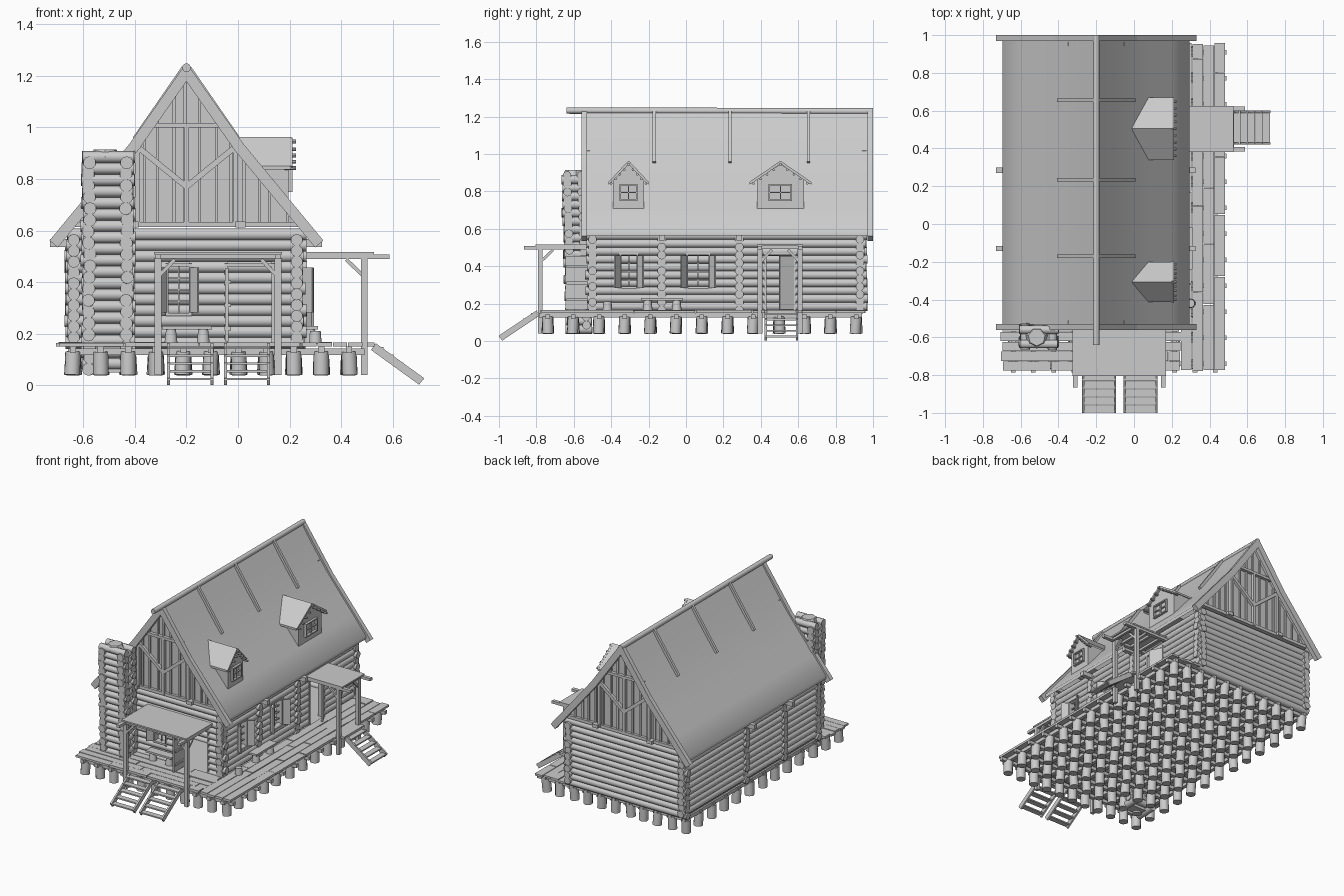
import bpy, bmesh, math, random
from mathutils import Vector, Matrix

if "Cube" in bpy.data.objects:
    bpy.data.objects.remove(bpy.data.objects["Cube"])
random.seed(4)
parts = {}

def bm_of(name):
    return parts.setdefault(name, bmesh.new())

def box(name, x0, x1, y0, y1, z0, z1):
    m = Matrix.Translation(((x0+x1)/2, (y0+y1)/2, (z0+z1)/2)) @ Matrix.Diagonal((x1-x0, y1-y0, z1-z0, 1))
    bmesh.ops.create_cube(bm_of(name), size=1, matrix=m)

def bar(name, p, q, w, h):
    """Rectangular beam from p to q; h is its upright depth."""
    p, q = Vector(p), Vector(q)
    d = q - p
    m = Matrix.Translation((p+q)/2) @ d.to_track_quat('Y', 'Z').to_matrix().to_4x4() @ Matrix.Diagonal((w, d.length, h, 1))
    bmesh.ops.create_cube(bm_of(name), size=1, matrix=m)

def log(name, p, q, r, r2=None, n=10):
    p, q = Vector(p), Vector(q)
    d = q - p
    m = Matrix.Translation((p+q)/2) @ d.to_track_quat('Z', 'Y').to_matrix().to_4x4()
    bmesh.ops.create_cone(bm_of(name), cap_ends=True, segments=n, radius1=r, radius2=r2 or r, depth=d.length, matrix=m)

def prism(name, pts, vec):
    bm = bm_of(name)
    a = [bm.verts.new(p) for p in pts]
    b = [bm.verts.new(Vector(p) + Vector(vec)) for p in pts]
    n = len(a)
    faces = [bm.faces.new(a), bm.faces.new(b[::-1])]
    faces += [bm.faces.new((a[i], b[i], b[(i+1) % n], a[(i+1) % n])) for i in range(n)]
    bmesh.ops.recalc_face_normals(bm, faces=faces)

def jit(a):
    return random.uniform(-a, a)

def at(side, base, u, d, z):
    """Point on a wall: u along it, d outward from it."""
    return (u, base-d, z) if side == 'front' else (base+d, u, z)

def pbox(name, side, base, u0, u1, z0, z1, d0, d1):
    a, b = at(side, base, u0, d0, z0), at(side, base, u1, d1, z1)
    box(name, *[f(a[i], b[i]) for i in range(3) for f in (min, max)])

def log_wall(name, side, base, u0, u1, z0, count, openings=()):
    """Stacked log courses, split around openings (u0, u1, z0, z1)."""
    for i in range(count):
        z = z0 + i*0.042
        spans, s = [], u0 + jit(0.008)
        for a, b, lo, hi in sorted(openings):
            if lo < z < hi:
                spans.append((s, a))
                s = b
        spans.append((s, u1 + jit(0.008)))
        for a, b in spans:
            log(name, at(side, base, a, 0, z), at(side, base, b, 0, z), 0.0235)

# Foundation stumps and joists
for i in range(11):
    x = -0.64 + i*0.107
    box('floor_joists', x-0.012, x+0.012, -0.785, 0.94, 0.126, 0.15)
    for j in range(13):
        y = -0.74 + j*0.1375
        log('foundation_stumps', (x+jit(.006), y+jit(.006), 0.04), (x, y, 0.13), 0.03, n=12)
for j in range(13):
    y = -0.74 + j*0.1375
    box('cross_joists', -0.66, 0.49, y-0.012, y+0.012, 0.118, 0.142)

# Floor and deck planks
box('house_floor', -0.64, 0.25, -0.52, 0.94, 0.148, 0.16)
def planks(side, base, rows, w, u0, u1):
    for r in range(rows):
        u = u0 + jit(0.008)
        while u < u1 - 0.02:
            e = min(u + random.uniform(0.25, 0.5), u1 + jit(0.008))
            pbox('deck_planks', side, base, u, e-0.004, 0.15, 0.165+jit(.002), r*w, (r+1)*w-0.004)
            u = e
planks('right', 0.25, 4, 0.059, -0.78, 0.955)
planks('front', -0.52, 5, 0.052, -0.70, 0.25)
box('side_landing', 0.47, 0.53, 0.40, 0.62, 0.15, 0.165)

# Log walls with openings
FY, BY, RX, LX = -0.5, 0.93, 0.228, -0.637
side_open = [(-0.345, -0.265, 0.28, 0.46), (0.01, 0.12, 0.28, 0.46), (0.43, 0.575, 0.16, 0.46)]
front_open = [(-0.27, -0.19, 0.28, 0.46), (-0.04, 0.13, 0.16, 0.46)]
log_wall('right_wall_logs', 'right', RX, -0.535, 0.965, 0.185, 10, side_open)
log_wall('left_wall_logs', 'right', LX, -0.535, 0.965, 0.185, 10)
log_wall('front_wall_logs', 'front', FY, -0.665, 0.26, 0.165, 11, front_open)
log_wall('back_wall_logs', 'front', BY, -0.665, 0.26, 0.165, 11)
for y in (-0.13, 0.285):
    log_wall('cross_wall_logs', 'front', y, -0.665, 0.26, 0.165, 10)
    box('tie_beams', -0.73, 0.325, y-0.014, y+0.014, 0.537, 0.568)

# Windows, shutters and doors
def window(side, base, o, d=0.025, frame=0.012):
    a, b, lo, hi = o
    n = 'window_frames'
    pbox(n, side, base, a-frame, a, lo-frame, hi+frame, -0.02, d)
    pbox(n, side, base, b, b+frame, lo-frame, hi+frame, -0.02, d)
    for z in (lo-frame, hi):
        pbox(n, side, base, a, b, z, z+frame, -0.02, d)

def muntins(side, base, o, rows):
    a, b, lo, hi = o
    m = (a+b)/2
    pbox('window_muntins', side, base, m-.003, m+.003, lo, hi, -.004, .006)
    for k in range(1, rows):
        z = lo + (hi-lo)*k/rows
        pbox('window_muntins', side, base, a, b, z-.003, z+.003, -.004, .006)

for side, base, opens in (('right', RX, side_open), ('front', FY, front_open)):
    for o in opens:
        window(side, base, o)
        if o[2] > 0.2:
            muntins(side, base, o, 4)
            for u, s in ((o[0]-.008, -1), (o[1]+.008, 1)):
                bar('shutters', at(side, base, u, .024, .37), at(side, base, u+s*.028, .062, .37), .008, .175)
bar('front_door', (-0.042, -0.525, 0.312), (-0.042, -0.645, 0.312), 0.012, 0.285)
for z in (0.22, 0.31, 0.40):
    bar('front_door_battens', (-0.04, -0.53, z), (-0.04, -0.64, z), 0.026, 0.014)
bar('side_door', (0.25, 0.575, 0.312), (0.29, 0.50, 0.312), 0.012, 0.285)

# Main roof with flared eaves
RXC = -0.2
prof = [(0, 1.235), (0.1, 1.085), (0.2, 0.945), (0.3, 0.822), (0.4, 0.702), (0.495, 0.585)]
full = [(-d, z) for d, z in prof[:0:-1]] + prof
def roof_z(d):
    for (a, za), (b, zb) in zip(prof, prof[1:]):
        if d <= b:
            return za + (zb-za)*(d-a)/(b-a)
    return zb
loop = full + [(d, z-0.024) for d, z in full[::-1]]
prism('main_roof', [(RXC+d, -0.555, z) for d, z in loop], (0, 1.55, 0))
log('ridge_log', (RXC, -0.64, 1.232), (RXC, 1.0, 1.228), 0.017)
for s in (-1, 1):
    for y in (-0.545, 0.985):
        bar('barge_boards', (RXC, y, 1.215), (RXC+s*.2, y, .93), .03, .042)
        bar('barge_boards', (RXC+s*.195, y, .935), (RXC+s*.515, y, .548), .03, .042)
    for y in (-0.17, 0.235, 0.655):
        bar('roof_battens', (RXC+s*.01, y, 1.23), (RXC+s*.2, y, .955), .018, .02)

# Gables: boarding, cover strips and timber framing
for y, o in ((FY, -1), (BY, 1)):
    gable = [(RXC+d, y, z-0.022) for d, z in full if abs(d) < 0.45]
    gable = [(RXC-.44, y, .615)] + gable + [(RXC+.44, y, .615)]
    prism('gable_boards', gable, (0, o*0.012, 0))
    ys = sorted((y+o*.012, y+o*.022))
    yf = sorted((y+o*.012, y+o*.034))
    for k in range(-7, 8):
        x = RXC + k*0.055 + jit(.008)
        box('gable_cover_strips', x-.006, x+.006, *ys, .62, roof_z(abs(x-RXC))-.03)
    for x, top in ((RXC, 1.01), (RXC-.19, .93), (RXC+.19, .93)):
        box('gable_posts', x-.009, x+.009, *yf, .62, top)
    box('gable_collar', RXC-.15, RXC+.15, *yf, 1.0, 1.018)
    yb = y+o*.024
    for s in (-1, 1):
        bar('gable_braces', (RXC, yb, .77), (RXC+s*.19, yb, .925), .02, .022)
    box('gable_sill', -.635, .235, *sorted((y-o*.02, y+o*.03)), .613, .634)
    for x in (-.405, .01):
        box('purlin_ends', x-.02, x+.02, *sorted((y, y+o*.05)), .612, .635)

# Dormers
def dormer(yc, half, over, win):
    face = [(.195, yc-half, .695), (.195, yc+half, .695), (.195, yc+half, .865), (.195, yc, .945), (.195, yc-half, .865)]
    prism('dormer_walls', face, (-0.2, 0, 0))
    for s in (-1, 1):
        e = yc + s*over
        prism('dormer_roofs', [(-.03, yc, .962), (.205, yc, .962), (.205, e, .85), (.055, e, .85)], (0, 0, -.014))
        for k in range(1, 5):
            t = k/4.6
            y, z = yc+s*over*t, .94-.112*t
            log('dormer_purlins', (.18, y, z), (.225, y, z), .007, n=8)
        bar('dormer_barges', (.205, yc, .955), (.205, e-s*.004, .845), .012, .014)
    log('dormer_purlins', (.15, yc, .945), (.225, yc, .945), .008, n=8)
    o = (yc-win, yc+win, .757, .832)
    window('right', .197, o, d=.014, frame=.008)
    muntins('right', .2, o, 2)
dormer(0.505, 0.125, 0.165, 0.055)
dormer(-0.307, 0.083, 0.107, 0.04)

# Log chimney leaning slightly outward
for i in range(19):
    z = 0.062 + i*0.0445
    y0, y1 = -0.61-.03*z, -0.53-.035*z
    for x in (-0.578, -0.432):
        log('chimney_logs', (x+jit(.004), y0-.028+jit(.006), z), (x, y1+.03, z), 0.025)
    for y in (y0, y1):
        log('chimney_logs', (-0.605+jit(.006), y, z+.022), (-0.402+jit(.006), y, z+.022), 0.023)
box('chimney_core', -.575, -.435, -.62, -.55, .05, .88)
log('chimney_cap', (-.515, -.60, .885), (-.515, -.60, .915), .06, .045, n=7)

# Porch canopies on posts
def canopy(side, base, u0, u1, reach, post_d, tip):
    pbox('porch_roofs', side, base, u0-.015, u1+.015, .507, .517, .02, reach)
    for u, s in ((u0, 1), (u1, -1)):
        pbox('porch_beams', side, base, u-.012, u+.012, .49, .508, 0, tip)
        pbox('porch_posts', side, base, u-.013, u+.013, .04, .495, post_d-.012, post_d+.012)
        bar('porch_braces', at(side, base, u, post_d, .42), at(side, base, u+s*.065, post_d, .488), .014, .014)
        bar('porch_braces', at(side, base, u, post_d, .42), at(side, base, u, post_d-.07, .488), .014, .014)
    for k in range(4):
        d = .06 + (reach-.08)*k/3
        pbox('porch_rafters', side, base, u0, u1, .492, .508, d-.008, d+.008)
canopy('front', FY, -0.31, 0.155, 0.305, 0.28, 0.365)
canopy('right', RX, 0.395, 0.61, 0.30, 0.262, 0.36)

# Stairs
def stairs(side, base, u0, u1, run):
    for u in (u0+.006, u1-.006):
        bar('stair_stringers', at(side, base, u, 0, .15), at(side, base, u, run-.008, .015), .012, .032)
    for k in range(5):
        d, z = run*(k+.5)/5, .155 - .15*(k+.5)/5
        pbox('stair_treads', side, base, u0, u1, z, z+.009, d-.019, d+.019)
stairs('front', -0.79, -0.275, -0.095, 0.21)
stairs('front', -0.79, -0.055, 0.125, 0.21)
stairs('right', 0.525, 0.42, 0.60, 0.195)

# Benches on stumps
for side, base, u0, u1 in (('front', -0.525, -0.295, -0.10), ('right', 0.25, -0.24, -0.015)):
    pbox('bench_seats', side, base, u0, u1, .217, .23, .0, .06)
    for u in (u0+.035, u1-.035):
        log('bench_stumps', at(side, base, u, .03, .16), at(side, base, u, .03, .218), .027, .02)
log('stool_stump', (.30, -.42, .16), (.30, -.42, .21), .026, .022)

# Turn each part into an object
for name, bm in parts.items():
    me = bpy.data.meshes.new(name)
    bm.to_mesh(me)
    bm.free()
    me.shade_smooth()
    me.set_sharp_from_angle(angle=math.radians(40))
    bpy.context.collection.objects.link(bpy.data.objects.new(name, me))
